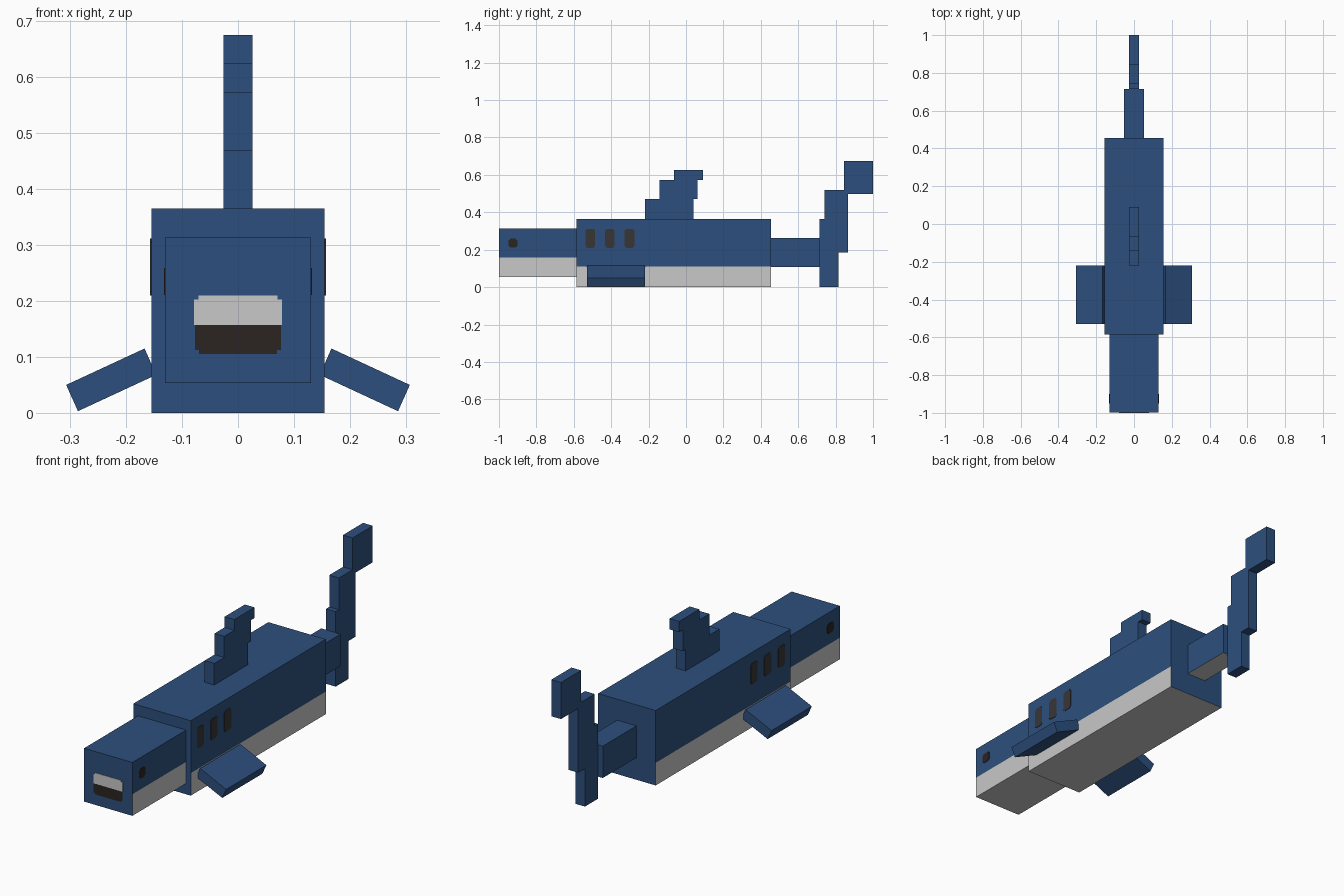
import bpy, bmesh
from mathutils import Vector

cube = bpy.data.objects.get("Cube")
if cube:
    bpy.data.objects.remove(cube, do_unlink=True)


def material(name, rgb):
    mat = bpy.data.materials.new(name)
    mat.use_nodes = True
    color = (*rgb, 1)
    mat.diffuse_color = color
    mat.node_tree.nodes["Principled BSDF"].inputs["Base Color"].default_value = color
    return mat


BLUE = material("ocean blue", (0.026, 0.078, 0.205))
WHITE = material("belly white", (0.57, 0.58, 0.57))
GILL = material("gill grey", (0.04, 0.036, 0.036))
BLACK = material("eye and mouth black", (0.024, 0.017, 0.015))


def finish(name, bm, mats):
    bmesh.ops.recalc_face_normals(bm, faces=bm.faces)
    mesh = bpy.data.meshes.new(name)
    bm.to_mesh(mesh)
    bm.free()
    for mat in mats:
        mesh.materials.append(mat)
    obj = bpy.data.objects.new(name, mesh)
    bpy.context.collection.objects.link(obj)
    return obj


def body_box(name, half_width, y0, y1, z0, z1, belly_top=None):
    """Box with a white underside, and white lower flanks below belly_top."""
    bm = bmesh.new()
    bmesh.ops.create_cube(bm, size=1)
    for v in bm.verts:
        v.co = Vector((v.co.x * 2 * half_width,
                       y0 + (v.co.y + 0.5) * (y1 - y0),
                       z0 + (v.co.z + 0.5) * (z1 - z0)))
    if belly_top is not None:
        bmesh.ops.bisect_plane(bm, geom=bm.verts[:] + bm.edges[:] + bm.faces[:],
                               plane_co=(0, 0, belly_top), plane_no=(0, 0, 1))
    bm.normal_update()
    for f in bm.faces:
        low = belly_top is not None and f.calc_center_median().z < belly_top
        flank = abs(f.normal.x) > 0.5
        f.material_index = int(f.normal.z < -0.5 or (flank and low))
    return finish(name, bm, [BLUE, WHITE])


def prism(name, points, axis, start, end, mat):
    """Extrude a 2D outline along an axis; the outline uses the other two axes."""
    bm = bmesh.new()

    def place(p):
        co = list(p)
        co.insert(axis, start)
        return co

    face = bm.faces.new([bm.verts.new(place(p)) for p in points])
    ext = bmesh.ops.extrude_face_region(bm, geom=[face])
    move = Vector((0, 0, 0))
    move[axis] = end - start
    bmesh.ops.translate(bm, vec=move,
                        verts=[g for g in ext["geom"] if isinstance(g, bmesh.types.BMVert)])
    return finish(name, bm, [mat])


def notched(u0, u1, v0, v1, n):
    """Rectangle outline with small stepped corners."""
    return [(u0 + n, v0), (u1 - n, v0), (u1 - n, v0 + n), (u1, v0 + n),
            (u1, v1 - n), (u1 - n, v1 - n), (u1 - n, v1), (u0 + n, v1),
            (u0 + n, v1 - n), (u0, v1 - n), (u0, v0 + n), (u0 + n, v0 + n)]


# Head, trunk and tail base
body_box("head", 0.13, -0.999, -0.585, 0.053, 0.313, 0.158)
body_box("trunk", 0.155, -0.585, 0.455, 0, 0.365, 0.11)
body_box("tail_base", 0.052, 0.455, 0.715, 0.108, 0.263)

# Stepped fins on the centre line
prism("dorsal_fin", [(-0.22, 0.365), (0.04, 0.365), (0.04, 0.47), (0.062, 0.47),
                     (0.062, 0.573), (0.09, 0.573), (0.09, 0.625), (-0.065, 0.625),
                     (-0.065, 0.573), (-0.143, 0.573), (-0.143, 0.47), (-0.22, 0.47)],
      0, -0.026, 0.026, BLUE)
prism("tail_fin", [(0.715, 0), (0.815, 0), (0.815, 0.185), (0.867, 0.185),
                   (0.867, 0.497), (1, 0.497), (1, 0.675), (0.845, 0.675),
                   (0.845, 0.52), (0.74, 0.52), (0.74, 0.365), (0.715, 0.365)],
      0, -0.026, 0.026, BLUE)

# Side fins, eyes and gills on both flanks
for side, s in (("left", 1), ("right", -1)):
    prism(side + "_side_fin", [(s * x, z) for x, z in
          ((0.167, 0.115), (0.307, 0.05), (0.286, 0.003), (0.146, 0.068))],
          1, -0.53, -0.22, BLUE)
    prism(side + "_eye", notched(-0.949, -0.901, 0.211, 0.259, 0.007),
          0, s * 0.128, s * 0.132, BLACK)
    for i in range(3):
        y = -0.512 + i * 0.105
        prism(f"{side}_gill_{i + 1}", notched(y - 0.026, y + 0.026, 0.21, 0.312, 0.007),
              0, s * 0.153, s * 0.157, GILL)

# Mouth: white upper band over a dark lower band
prism("upper_teeth", [(-0.079, 0.157), (0.079, 0.157), (0.079, 0.203), (0.071, 0.203),
                      (0.071, 0.21), (-0.071, 0.21), (-0.071, 0.203), (-0.079, 0.203)],
      1, -0.997, -1.001, WHITE)
prism("lower_mouth", [(-0.077, 0.157), (0.077, 0.157), (0.077, 0.112), (0.07, 0.112),
                      (0.07, 0.105), (-0.07, 0.105), (-0.07, 0.112), (-0.077, 0.112)],
      1, -0.997, -1.001, BLACK)
